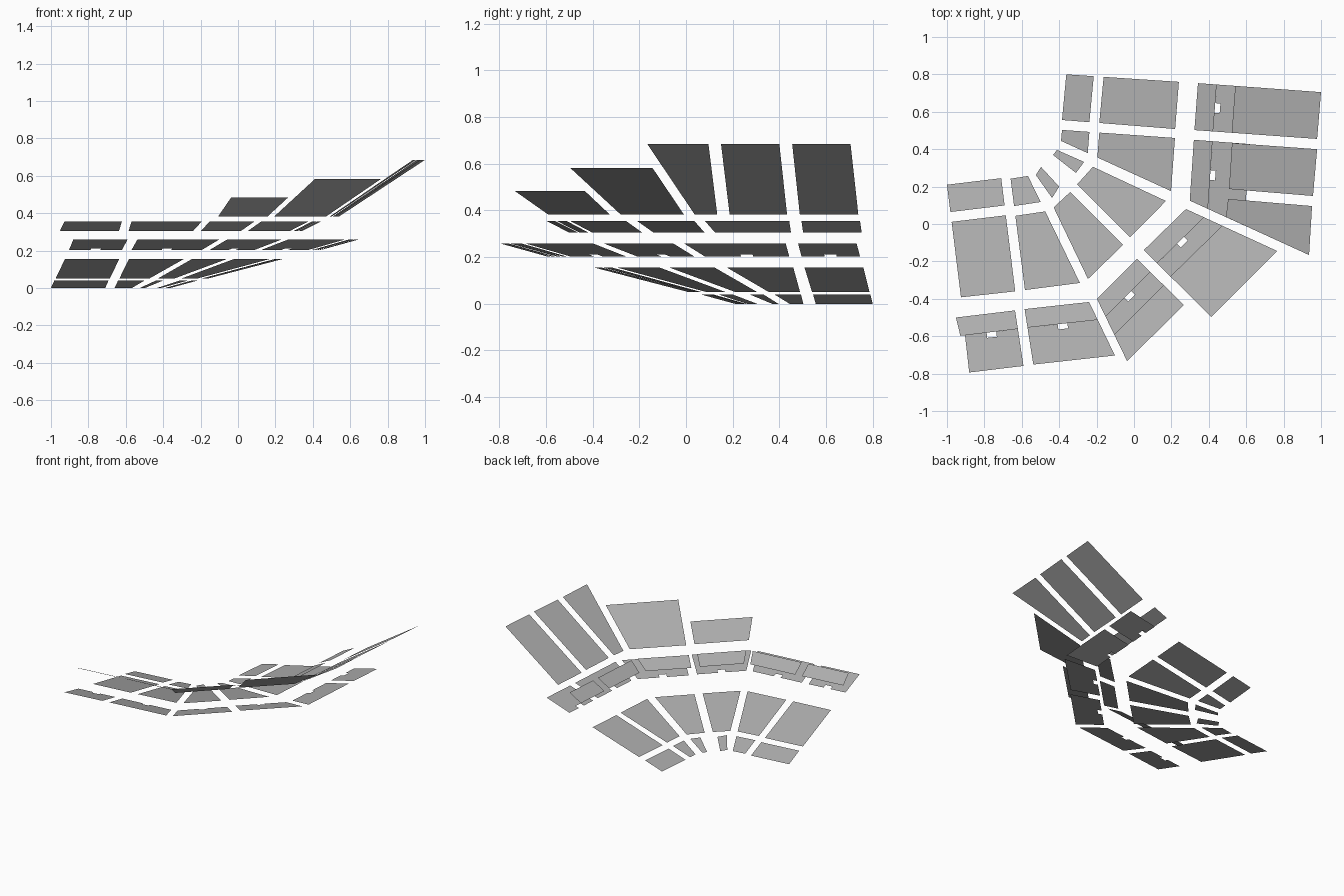
import bpy
from mathutils import Vector

if "Cube" in bpy.data.objects:
    bpy.data.objects.remove(bpy.data.objects["Cube"])

# Plan outlines: inner edge start/end, then outer edge end/start
LOWER = {
    "far_left": [(-1, .21), (-.71, .245), (-.635, -.36), (-.925, -.392)],
    "left": [(-.66, .242), (-.567, .257), (-.289, -.315), (-.583, -.353)],
    "left_corner": [(-.521, .279), (-.483, .312), (-.059, -.112), (-.246, -.294)],
    "right_corner": [(-.445, .354), (-.412, .396), (.171, .123), (-.021, -.07)],
    "right": [(-.39, .444), (-.385, .503), (.219, .46), (.198, .176)],
    "far_right": [(-.385, .556), (-.362, .80), (.24, .76), (.22, .508)],
}
# Corner front rows narrow differently from the rows behind them
CORNER_FRONT = {
    "left_corner": [(-.525, .262), (-.497, .305), (-.40, .2), (-.438, .139)],
    "right_corner": [(-.433, .369), (-.412, .396), (-.267, .332), (-.31, .273)],
}
UPPER = {
    "far_left": [(-.952, -.5), (-.636, -.462), (-.59, -.765), (-.88, -.798)],
    "left": [(-.585, -.455), (-.24, -.417), (-.102, -.703), (-.538, -.754)],
    "left_corner": [(-.198, -.401), (.016, -.187), (.267, -.433), (-.037, -.733)],
    "right_corner": [(.053, -.139), (.278, .08), (.765, -.144), (.412, -.497)],
    "right": [(.298, .125), (.32, .45), (.979, .40), (.936, -.166)],
    "far_right": [(.323, .502), (.342, .753), (1, .705), (.979, .455)],
}
# The right top deck is split by an aisle
SPLIT_DECK = {
    "right_a": [(.508, .187), (.524, .433), (.979, .40), (.957, .15)],
    "right_b": [(.492, .037), (.503, .134), (.952, .096), (.936, -.166)],
}

grey = bpy.data.materials.new("dark_grey")
grey.diffuse_color = (.42, .42, .42, 1)
grey.use_nodes = True
grey.node_tree.nodes["Principled BSDF"].inputs["Base Color"].default_value = grey.diffuse_color


def seating(name, quad, z0, z1, d0=0, d1=None, doorway=False, trim=0):
    """Sloped flat seating block between distances d0 and d1 from the inner edge."""
    a, b, c, d = [Vector(p) for p in quad]
    edge = (c - d).normalized()
    out = Vector((edge.y, -edge.x))
    if out.dot(c - b) < 0:
        out = -out

    def side(p, q, dist):
        return q if dist is None else p + (q - p) * (dist / (q - p).dot(out))

    i0, i1 = side(a, d, d0) + edge * trim, side(b, c, d0)
    o0, o1 = side(a, d, d1), side(b, c, d1)
    pts = [(i0, z0)]
    if doorway:                     # stair opening in the inner edge
        mid, w, h = (i0 + i1) / 2, .026, .028
        zh = z0 + (z1 - z0) * h / (d1 - d0)
        pts += [(mid - edge * w, z0), (mid - edge * w + out * h, zh),
                (mid + edge * w + out * h, zh), (mid + edge * w, z0)]
    pts += [(i1, z0), (o1, z1), (o0, z1)]
    me = bpy.data.meshes.new(name)
    me.from_pydata([(p.x, p.y, z) for p, z in pts], [], [list(range(len(pts)))])
    me.update()
    if me.polygons[0].normal.z < 0:
        me.flip_normals()
    me.materials.append(grey)
    ob = bpy.data.objects.new(name, me)
    bpy.context.collection.objects.link(ob)


# Lower bowl: short front rows and deep main rows
for sec, quad in LOWER.items():
    if sec in CORNER_FRONT:
        seating("front_rows_" + sec, CORNER_FRONT[sec], 0, .04)
    else:
        seating("front_rows_" + sec, quad, 0, .04, 0, .147)
    seating("main_rows_" + sec, quad, .05, .155, .2)

# Club level with doorways, and the box level overhanging it
for sec, quad in UPPER.items():
    seating("box_rows_" + sec, quad, .305, .355, 0, .1)
    seating("club_rows_" + sec, quad, .203, .258, .1, .3, doorway=True,
            trim=.025 if sec == "far_left" else 0)

# Top deck, growing taller toward the right
seating("top_deck_left_corner", UPPER["left_corner"], .383, .483, .2)
seating("top_deck_right_corner", UPPER["right_corner"], .383, .583, .2)
seating("top_deck_far_right", UPPER["far_right"], .383, .685, .2)
for sec, quad in SPLIT_DECK.items():
    seating("top_deck_" + sec, quad, .383, .685)
